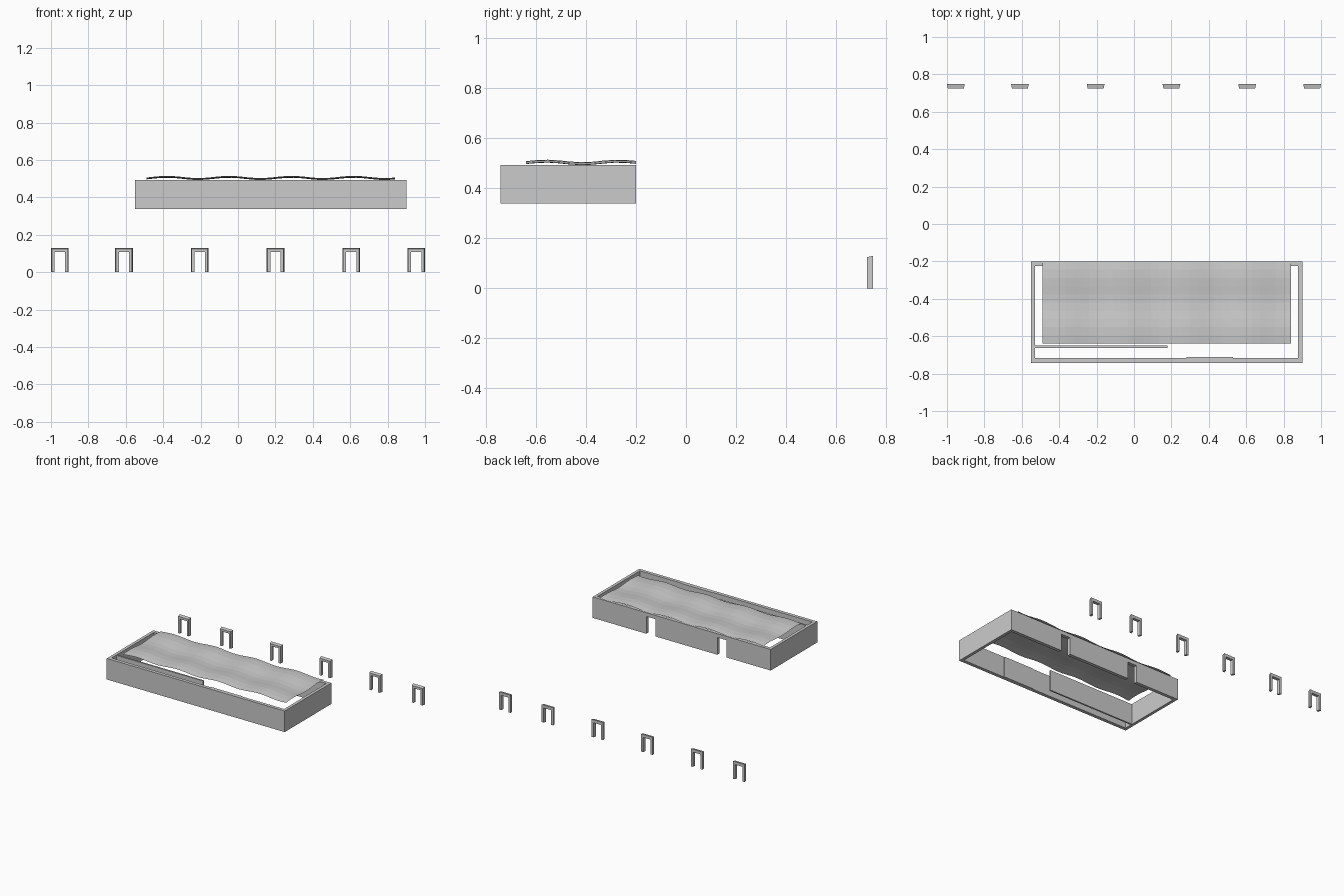
import bpy, bmesh, math

if "Cube" in bpy.data.objects:
    bpy.data.objects.remove(bpy.data.objects["Cube"])

grey = bpy.data.materials.new("plain grey")
grey.diffuse_color = (0.6, 0.6, 0.6, 1)
grey.use_nodes = True
grey.node_tree.nodes["Principled BSDF"].inputs["Base Color"].default_value = grey.diffuse_color


def finish(name, bm):
    mesh = bpy.data.meshes.new(name)
    bm.to_mesh(mesh)
    bm.free()
    mesh.materials.append(grey)
    obj = bpy.data.objects.new(name, mesh)
    bpy.context.collection.objects.link(obj)
    return obj


def extrude_xz(name, profile, y0, y1, warp=None):
    """Extrude an outline in the xz plane from y0 to y1; warp adjusts the front outline."""
    bm = bmesh.new()
    warp = warp or (lambda p: p)
    front = [bm.verts.new((x, y0, z)) for x, z in map(warp, profile)]
    back = [bm.verts.new((x, y1, z)) for x, z in profile]
    n = len(profile)
    bm.faces.new(front)
    bm.faces.new(back[::-1])
    for i in range(n):
        j = (i + 1) % n
        bm.faces.new((front[j], front[i], back[i], back[j]))
    bmesh.ops.recalc_face_normals(bm, faces=bm.faces)
    return finish(name, bm)


def box(name, x0, x1, y0, y1, z0, z1):
    return extrude_xz(name, [(x0, z0), (x1, z0), (x1, z1), (x0, z1)], y0, y1)


# Open frame walls
L, R, F, B, Z0, Z1 = -0.55, 0.90, -0.742, -0.20, 0.339, 0.494
T = 0.022
box("front_wall", L, R, F, F + 0.025, Z0, Z1)
box("left_wall", L, L + T, F + 0.025, B - 0.025, Z0, Z1)
box("right_wall", R - T, R, F + 0.025, B - 0.025, Z0, Z1)
box("front_wall_panel", 0.28, 0.53, F + 0.025, F + 0.03, Z0, Z1)

# Back wall with two notches open at the bottom
outline = [(L, Z1), (L, Z0)]
for a, b in ((-0.19, -0.115), (0.388, 0.463)):
    outline += [(a, Z0), (a, 0.466), (b, 0.466), (b, Z0)]
outline += [(R, Z0), (R, Z1)]
extrude_xz("back_wall", outline, B - 0.025, B)

# Thin partition inside the frame
box("partition", L + T, 0.18, -0.662, -0.65, Z0, Z1 - 0.002)

# Rippled cover sheet
bm = bmesh.new()
bmesh.ops.create_grid(bm, x_segments=32, y_segments=10, size=0.5)
for v in bm.verts:
    x = 0.175 + v.co.x * 1.33
    y = -0.42 + v.co.y * 0.44
    z = (0.504 + 0.006 * math.cos(2 * math.pi * (x + 0.38) / 0.333)
         + 0.005 * math.cos(2 * math.pi * (y + 0.56) / 0.29))
    v.co = (x, y, z)
finish("rippled_sheet", bm)

# Row of small arches, slightly tapered towards the front
for i, cx in enumerate((-0.9525, -0.61, -0.205, 0.2, 0.605, 0.9525)):
    w, t, h = 0.0475, 0.017, 0.13
    half = [(w, h), (w, 0), (w - t, 0), (w - t, 0.108)]
    shape = half + [(-x, z) for x, z in reversed(half)]
    arch = extrude_xz(f"arch_{i + 1}", shape, 0.725, 0.748,
                      lambda p: (p[0] * 0.9, p[1] - 0.005 if p[1] > 0.12 else p[1]))
    arch.location.x = cx
